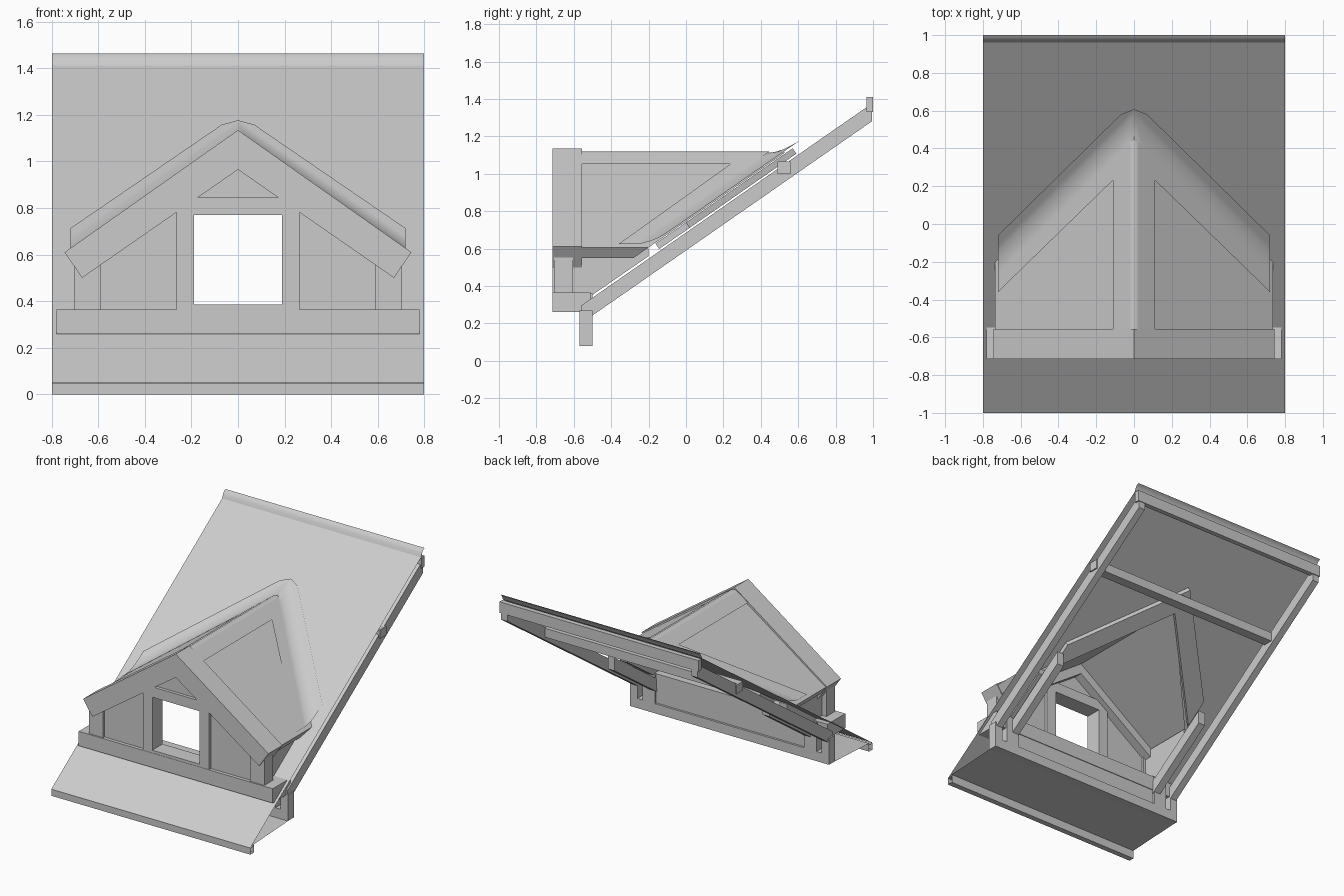
import bpy, bmesh
from math import radians
from mathutils import Vector

if "Cube" in bpy.data.objects:
    bpy.data.objects.remove(bpy.data.objects["Cube"], do_unlink=True)

grey = bpy.data.materials.new("plain grey")
grey.use_nodes = True
COLOR = (0.6, 0.6, 0.6, 1)
grey.diffuse_color = COLOR
grey.node_tree.nodes["Principled BSDF"].inputs["Base Color"].default_value = COLOR

PITCH = 0.695


def roof_z(y):
    return 0.745 + PITCH * y


def dormer_z(x):
    return 1.115 - PITCH * abs(x)


def finish(name, bm):
    mesh = bpy.data.meshes.new(name)
    bm.to_mesh(mesh)
    bm.free()
    mesh.materials.append(grey)
    obj = bpy.data.objects.new(name, mesh)
    bpy.context.collection.objects.link(obj)
    return obj


def smooth(obj):
    bpy.ops.object.select_all(action='DESELECT')
    obj.select_set(True)
    bpy.context.view_layer.objects.active = obj
    bpy.ops.object.shade_smooth_by_angle(angle=radians(40))


def mirror(obj):
    obj.modifiers.new("mirror", 'MIRROR').use_clip = True
    return obj


def prism(name, profile, axis, start, end, clip=False):
    """Extrude a profile along x (points are y, z) or along y (points are x, z)."""
    bm = bmesh.new()
    place = (lambda a, b: (start, a, b)) if axis == 'x' else (lambda a, b: (a, start, b))
    face = bm.faces.new([bm.verts.new(place(a, b)) for a, b in profile])
    out = bmesh.ops.extrude_face_region(bm, geom=[face])
    move = (end - start, 0, 0) if axis == 'x' else (0, end - start, 0)
    bmesh.ops.translate(bm, verts=[v for v in out["geom"] if isinstance(v, bmesh.types.BMVert)], vec=move)
    if clip:  # keep only what stands above the main roof
        bmesh.ops.bisect_plane(bm, geom=bm.verts[:] + bm.edges[:] + bm.faces[:],
                               plane_co=(0, 0, roof_z(0)), plane_no=Vector((0, -PITCH, 1)),
                               clear_inner=True)
    bmesh.ops.recalc_face_normals(bm, faces=bm.faces)
    return finish(name, bm)


def box(name, x, y, z):
    return prism(name, [(y[0], z[0]), (y[1], z[0]), (y[1], z[1]), (y[0], z[1])], 'x', *x)


def sheet(name, polygons, fold=0):
    """Mirrored sheet made of a few 3D polygons, facing up, with an optional rounded fold."""
    bm = bmesh.new()
    for poly in polygons:
        bm.faces.new([bm.verts.new(p) for p in poly])
    bmesh.ops.remove_doubles(bm, verts=bm.verts, dist=0.005)
    for face in bm.faces:
        face.normal_update()
        if face.normal.z < 0:
            face.normal_flip()
    obj = mirror(finish(name, bm))
    if fold:
        mod = obj.modifiers.new("fold", 'BEVEL')
        mod.width, mod.segments, mod.angle_limit = fold, 4, radians(25)
        mod.harden_normals = True
        smooth(obj)
    return obj


def strip(name, path):
    """Bent strip as wide as the roof; path points are y, z."""
    bm = bmesh.new()
    rows = [[bm.verts.new((x, y, z)) for x in (-0.8, 0.8)] for y, z in path]
    for a, b in zip(rows, rows[1:]):
        bm.faces.new((a[0], a[1], b[1], b[0]))
    return finish(name, bm)


def on_roof(points, lift=0):
    return [(x, y, roof_z(y) + lift) for x, y in points]


def on_dormer(points, lift=0):
    return [(x, y, dormer_z(x) + lift) for x, y in points]


# Main roof covering with the dormer opening
sheet("main_roof", [
    on_roof([(0, -1), (0.8, -1), (0.8, -0.57), (0, -0.57)]),
    on_roof([(0.64, -0.57), (0.8, -0.57), (0.8, -0.2), (0.64, -0.2)]),
    on_roof([(0.64, -0.2), (0.8, -0.2), (0.8, 0.96), (0, 0.96), (0, 0.41)])])

# Rounded lip along the top edge
smooth(strip("roof_lip", [(0.96, roof_z(0.96)), (0.97, 1.437), (0.983, 1.456), (1, 1.465)]))

# Roof frame


def rafter(name, x, top):
    ends = [(-0.56, 0.06), (top, 0.06), (top, 0.155), (-0.56, 0.155)]
    mirror(prism(name, [(y, roof_z(y) - drop) for y, drop in ends], 'x', *x))


rafter("rafter", (0.74, 0.79), 0.995)
rafter("trimmer", (0.595, 0.65), -0.03)
box("ridge_beam", (-0.8, 0.8), (0.965, 1), (1.33, 1.41))
box("purlin", (-0.8, 0.8), (0.49, 0.56), (1, 1.065))

# Boards under the roof along both valleys
valley_board = sheet("valley_board", [
    on_roof([(0, 0.41), (0.6, -0.163), (0.6, 0), (0, 0.57)], -0.005)])
mod = valley_board.modifiers.new("thickness", 'SOLIDIFY')
mod.thickness = 0.035

# Eaves lining: soffit and bottom channel
strip("eaves_lining", [(-0.56, 0.08), (-0.96, 0.06), (-0.96, 0), (-1, 0), (-1, 0.048), (-0.96, 0.048)])

# Low wall
box("low_wall_plate", (-0.8, 0.8), (-0.57, -0.5), (0.08, 0.15))
box("low_wall_panel", (-0.7, 0.7), (-0.56, -0.515), (0.14, 0.3))
mirror(box("low_wall_post", (0.6, 0.7), (-0.57, -0.5), (0.15, 0.36)))
mirror(box("low_wall_end", (0.74, 0.8), (-0.57, -0.5), (0.15, 0.27)))

# Dormer sill, corner posts and cheeks
box("dormer_sill", (-0.78, 0.78), (-0.715, -0.51), (0.26, 0.365))
mirror(box("dormer_post", (0.59, 0.705), (-0.705, -0.605), (0.36, 0.6)))
mirror(prism("dormer_cheek", [(-0.62, 0.27), (-0.62, 0.6), (-0.2, 0.6), (-0.2, 0.56)], 'x', 0.61, 0.67))

# Window frame and gable wall
mirror(box("window_jamb", (0.19, 0.265), (-0.713, -0.595), (0.36, 0.845)))
box("window_head", (-0.19, 0.19), (-0.713, -0.595), (0.77, 0.845))
box("window_ledge", (-0.19, 0.19), (-0.713, -0.595), (0.36, 0.385))
mirror(prism("side_wall", [(0.25, 0.36), (0.6, 0.36), (0.6, 0.62), (0.25, 0.87)], 'y', -0.69, -0.62))
prism("gable_wall", [(-0.26, 0.78), (0.26, 0.78), (0.26, 0.87), (0, 1.04), (-0.26, 0.87)],
      'y', -0.69, -0.62)

# Barge boards over the gable
mirror(prism("barge_board", [(0, 1.135), (0.745, 0.61), (0.67, 0.5), (0, 0.965)], 'y', -0.715, -0.555))

# Dormer roof, trimmed by the main roof
mirror(prism("dormer_roof", [(0, 1.115), (0.735, 0.605), (0.697, 0.55), (0, 1.04)],
             'y', -0.555, 0.6, clip=True))
sheet("dormer_ridge_cap", [on_dormer([(0, -0.555), (0.11, -0.555), (0.11, 0.35), (0, 0.46)], 0.014)], 0.03)

# Folded valley flashing
valley = [(0.72, -0.19), (0, 0.53)]
sheet("valley_flashing", [
    on_roof(valley + [(0.07, 0.58), (0.72, -0.06)], 0.01),
    on_dormer([(0, 0.34), (0.72, -0.36)] + valley, 0.01)], 0.06)
